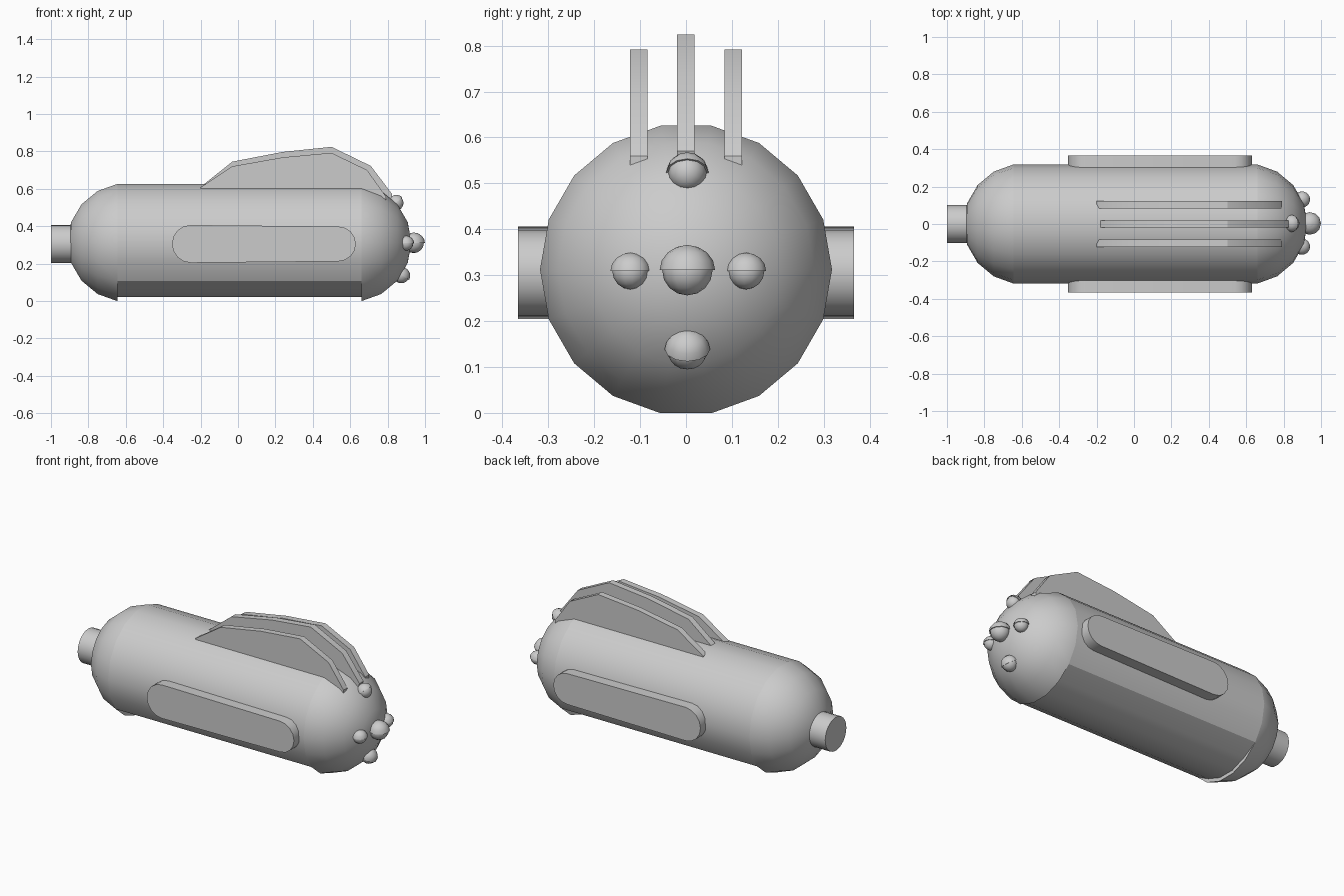
import bpy, bmesh
from math import sin, cos, radians, pi
from mathutils import Matrix, Vector

if "Cube" in bpy.data.objects:
    bpy.data.objects.remove(bpy.data.objects["Cube"])

CZ = 0.3125   # height of the hull axis
R = 0.323     # hull radius


def finish(name, bm, angle=30):
    bmesh.ops.remove_doubles(bm, verts=bm.verts, dist=1e-5)
    bmesh.ops.recalc_face_normals(bm, faces=bm.faces)
    me = bpy.data.meshes.new(name)
    bm.to_mesh(me)
    bm.free()
    ob = bpy.data.objects.new(name, me)
    bpy.context.collection.objects.link(ob)
    bpy.ops.object.select_all(action='DESELECT')
    ob.select_set(True)
    bpy.context.view_layer.objects.active = ob
    bpy.ops.object.shade_smooth_by_angle(angle=radians(angle))
    return ob


def slab(name, profile, y0, y1):
    """Extrude an x/z profile from y0 to y1."""
    bm = bmesh.new()
    face = bm.faces.new([bm.verts.new((x, y0, z)) for x, z in profile])
    ext = bmesh.ops.extrude_face_region(bm, geom=[face])
    moved = [g for g in ext['geom'] if isinstance(g, bmesh.types.BMVert)]
    bmesh.ops.translate(bm, verts=moved, vec=(0, y1 - y0, 0))
    return finish(name, bm)


# hull: 18-sided capsule with a recessed belly panel between the caps
def ring(bm, x, r, inset=0.0):
    verts = []
    for k in range(18):
        a = radians(20 * k)
        rr = r - inset if sin(a) < -0.8 else r
        verts.append(bm.verts.new((x, rr * cos(a), CZ + rr * sin(a))))
    return verts


bm = bmesh.new()
lats = [radians(a) for a in (70, 50, 30, 10)]
rings = [ring(bm, -0.589 - R * sin(a), R * cos(a)) for a in lats]
rings += [ring(bm, x, R * cos(lats[-1]), 0.021) for x in (-0.645, 0.66)]
rings += [ring(bm, 0.604 + R * sin(a), R * cos(a)) for a in reversed(lats)]
for a, b in zip(rings, rings[1:]):
    for k in range(18):
        n = (k + 1) % 18
        bm.faces.new((a[k], a[n], b[n], b[k]))
for loop, x in ((rings[0], -0.589 - R), (rings[-1], 0.604 + R)):
    tip = bm.verts.new((x, 0, CZ))
    for k in range(18):
        bm.faces.new((loop[k], loop[(k + 1) % 18], tip))
bmesh.ops.dissolve_degenerate(bm, dist=1e-5, edges=bm.edges)
finish("hull", bm, 25)

# tail nozzle
bm = bmesh.new()
bmesh.ops.create_cone(bm, cap_ends=True, segments=24, radius1=0.101, radius2=0.101,
                      depth=0.16,
                      matrix=Matrix.Translation((-0.92, 0, 0.305)) @ Matrix.Rotation(pi / 2, 4, 'Y'))
finish("tail_nozzle", bm)

# rounded side pods, slightly narrower at the nose end
pod = []
for cx, r, start in ((0.537, 0.093, -90), (-0.252, 0.101, 90)):
    for i in range(9):
        a = radians(start + i * 22.5)
        pod.append((cx + r * cos(a), 0.305 + r * sin(a)))
for name, s in (("left_pod", 1), ("right_pod", -1)):
    slab(name, pod, s * 0.24, s * 0.366)

# dorsal fins
centre = [(-0.2, 0.61), (-0.03, 0.745), (0.24, 0.797), (0.5, 0.824),
          (0.71, 0.722), (0.825, 0.57), (0.80, 0.50), (-0.2, 0.56)]
side = [(-0.2, 0.607), (-0.03, 0.72), (0.24, 0.768), (0.5, 0.792),
        (0.69, 0.70), (0.79, 0.56), (0.79, 0.50), (-0.2, 0.56)]
slab("centre_fin", centre, -0.02, 0.019)
slab("left_fin", side, 0.084, 0.122)
slab("right_fin", side, -0.122, -0.084)


# nose lamps: a ball with a half-dome hood, facing outward at a pitch and yaw
def lamp(name, loc, r, pitch=0, yaw=0):
    rot = Matrix.Rotation(radians(yaw), 4, 'Z') @ Matrix.Rotation(radians(-pitch), 4, 'Y')
    place = Matrix.Translation(loc) @ rot
    bm = bmesh.new()
    bmesh.ops.create_uvsphere(bm, u_segments=12, v_segments=8, radius=r, matrix=place)
    finish(name + "_ball", bm, 50)
    bm = bmesh.new()
    bmesh.ops.create_uvsphere(bm, u_segments=12, v_segments=8, radius=r * 1.1)
    cut = bmesh.ops.bisect_plane(bm, geom=bm.verts[:] + bm.edges[:] + bm.faces[:],
                                 plane_co=(0, 0, 0), plane_no=(0, 0, -1), clear_outer=True)
    rim = [e for e in bm.edges if e.is_boundary]
    bmesh.ops.holes_fill(bm, edges=rim)
    bmesh.ops.scale(bm, vec=(1, 1, 0.9), verts=bm.verts)
    bmesh.ops.transform(bm, matrix=place, verts=bm.verts)
    finish(name + "_hood", bm, 50)


lamp("centre_lamp", (0.939, 0.003, 0.311), 0.055)
lamp("left_lamp", (0.898, 0.131, 0.309), 0.040, yaw=22)
lamp("right_lamp", (0.898, -0.121, 0.309), 0.040, yaw=-22)
lamp("top_lamp", (0.843, 0.003, 0.524), 0.042, pitch=40)
lamp("bottom_lamp", (0.873, 0.003, 0.139), 0.045, pitch=-33)
